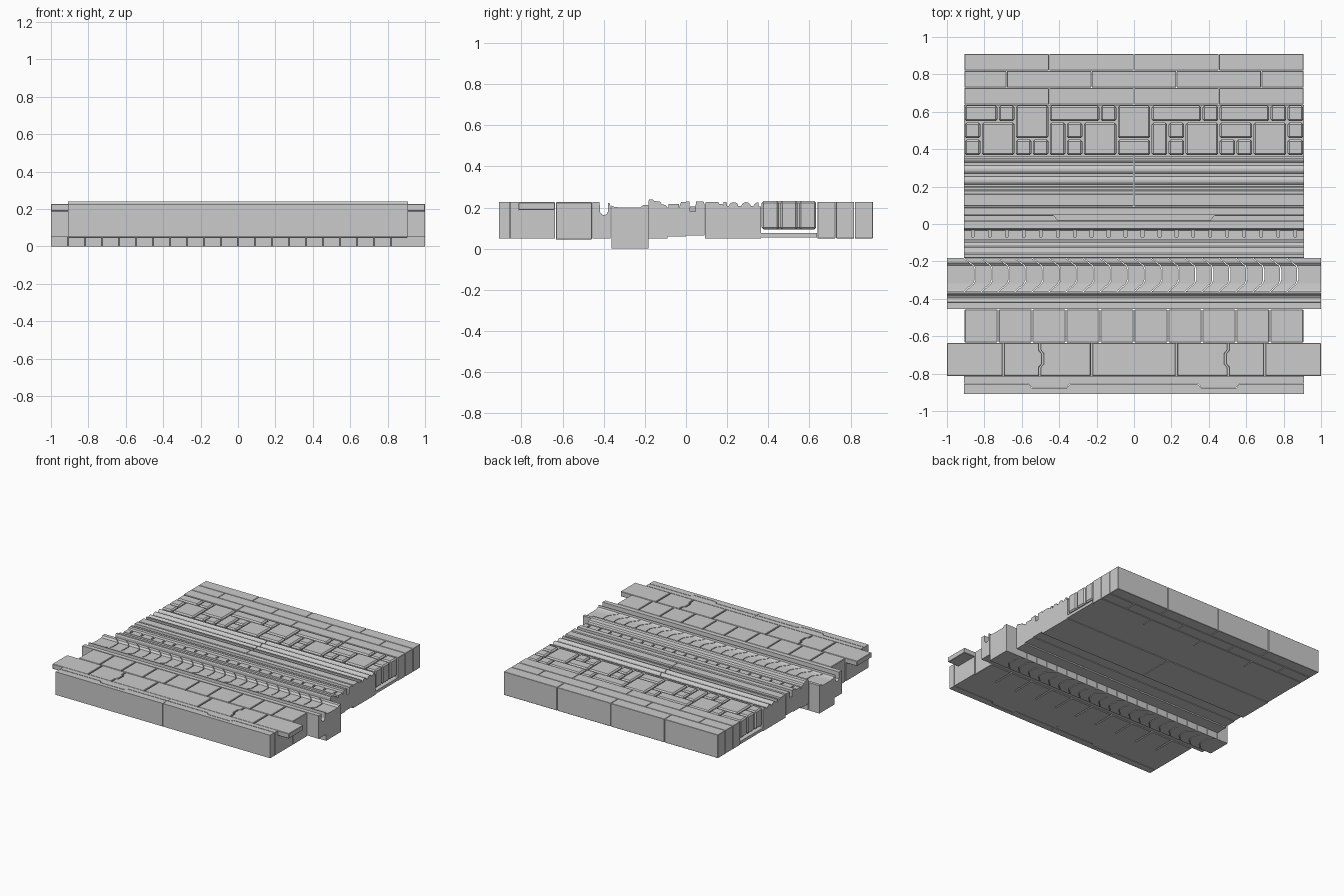
import bpy, bmesh, math

if "Cube" in bpy.data.objects:
    bpy.data.objects.remove(bpy.data.objects["Cube"])

W = 0.908          # half width of the main body
P = 2 * W / 20     # repeat module


def finish(name, bm, bevel=0.0):
    bmesh.ops.recalc_face_normals(bm, faces=bm.faces)
    me = bpy.data.meshes.new(name)
    bm.to_mesh(me)
    bm.free()
    ob = bpy.data.objects.new(name, me)
    bpy.context.collection.objects.link(ob)
    if bevel:
        m = ob.modifiers.new("edge", 'BEVEL')
        m.width, m.segments, m.limit_method = bevel, 1, 'ANGLE'
    return ob


def loop_solid(bm, a, b):
    """Closed solid between two matching point loops."""
    va, vb = [bm.verts.new(p) for p in a], [bm.verts.new(p) for p in b]
    n = len(va)
    bm.faces.new(va)
    bm.faces.new(vb[::-1])
    for i in range(n):
        j = (i + 1) % n
        bm.faces.new((va[i], vb[i], vb[j], va[j]))


def prism(bm, poly, z0, z1):
    loop_solid(bm, [(x, y, z0) for x, y in poly], [(x, y, z1) for x, y in poly])


def rect(x0, x1, y0, y1):
    return [(x0, y0), (x1, y0), (x1, y1), (x0, y1)]


def brick_row(name, y0, y1, z0, z1, cuts, gap=0.003, bevel=0.002):
    bm = bmesh.new()
    for a, b in zip(cuts, cuts[1:]):
        prism(bm, rect(a + gap / 2, b - gap / 2, y0 + gap / 2, y1 - gap / 2), z0, z1)
    return finish(name, bm, bevel)


def moulding(name, top, z0, spans):
    """Extrude a (y, z) top profile along x, closed at z0."""
    prof = [(top[0][0], z0)] + top + [(top[-1][0], z0)]
    bm = bmesh.new()
    for a, b in spans:
        loop_solid(bm, [(a, y, z) for y, z in prof], [(b, y, z) for y, z in prof])
    return finish(name, bm)


halves = [(-W, -0.002), (0.002, W)]

# rear brick courses
q = W / 4
even = [-W, -2 * q, 0, 2 * q, W]
odd = [-W, -3 * q, -q, q, 3 * q, W]
for i, cuts in enumerate((even, odd, even)):
    y = 0.637 + 0.091 * i
    brick_row("rear_bricks_%d" % (i + 1), y, y + 0.091, 0.05, 0.228, cuts)

# cobbles: every letter is one stone on a 20 x 3 grid
rows = ["wmmxynzppAAqBssCDuuE",
        "lmmccnoppffqrssttuuv",
        "aabccdddeffggghiiijk"]
stones = {}
for r, line in enumerate(rows):
    for c, ch in enumerate(line):
        stones.setdefault(ch, []).append((c, r))
bm = bmesh.new()
for cells in stones.values():
    cs, rs = [c for c, r in cells], [r for c, r in cells]
    prism(bm, rect(-W + P * min(cs) + 0.004, -W + P * (max(cs) + 1) - 0.004,
                   0.364 + 0.091 * min(rs) + 0.004, 0.364 + 0.091 * (max(rs) + 1) - 0.004), 0.093, 0.231)
finish("cobbles", bm, 0.009)
bm = bmesh.new()
prism(bm, rect(-W, W, 0.364, 0.637), 0.055, 0.077)
finish("cobble_base", bm)

# rolled moulding with three rounded ribs
top = [(0.183, 0.226), (0.197, 0.226), (0.2, 0.208)]
for c in (0.232, 0.292):
    top += [(c + 0.022 * math.cos(a), 0.208 + 0.018 * math.sin(a))
            for a in (math.pi * (1 - k / 8) for k in range(9))]
top += [(0.328, 0.208), (0.335, 0.219), (0.345, 0.225), (0.352, 0.225), (0.354, 0.205), (0.364, 0.205)]
moulding("rolled_moulding", top, 0.05, halves).select_set(True)

# flat band
moulding("flat_band", [(0.093, 0.218), (0.098, 0.227), (0.157, 0.227), (0.16, 0.217),
                       (0.176, 0.217), (0.183, 0.21)], 0.05, halves)

# channel band with a central lug
moulding("channel_band", [(0, 0.229), (0.017, 0.229), (0.019, 0.18), (0.046, 0.18),
                          (0.048, 0.229), (0.085, 0.229), (0.091, 0.215)], 0.065, [(-W, W)])
bm = bmesh.new()
prism(bm, [(-0.41, 0.02), (0.41, 0.02), (0.432, 0.047), (-0.432, 0.047)], 0.18, 0.206)
finish("channel_lug", bm)

# dentil band: stepped ledge with blocks between notches
moulding("dentil_backing", [(-0.091, 0.2), (-0.032, 0.2), (-0.03, 0.213), (-0.024, 0.226),
                            (0, 0.226)], 0.06, [(-W, W)])
bm = bmesh.new()
edges = [-W] + [-W + P * (k + 0.5) for k in range(20)] + [W]
for a, b in zip(edges, edges[1:]):
    prism(bm, rect(a + (0.007 if a > -W else 0), b - (0.007 if b < W else 0), -0.07, -0.034), 0.19, 0.216)
prism(bm, rect(-W, W, -0.084, -0.07), 0.19, 0.216)
finish("dentils", bm)

# stepped moulding
moulding("stepped_moulding", [(-0.182, 0.232), (-0.178, 0.24), (-0.163, 0.24), (-0.155, 0.232),
                              (-0.125, 0.228), (-0.118, 0.216), (-0.1, 0.212), (-0.091, 0.2)],
         0.05, [(-W, W)])

# chevron blocks: (y, top z, sideways shift) stations, cut right through
st = [(-0.363, 0.212, 0), (-0.352, 0.204, 0.012), (-0.318, 0.2, 0.05), (-0.3, 0.2, 0.058),
      (-0.24, 0.2, 0.058), (-0.222, 0.2, 0.05), (-0.208, 0.212, 0.032), (-0.195, 0.213, 0.016),
      (-0.183, 0.213, 0)]
bm = bmesh.new()
for k in range(-1, 20):
    rings = []
    for y, z, s in st:
        a = -1 if k < 0 else -W + P * k + s + 0.003
        b = 1 if k == 19 else -W + P * (k + 1) + s - 0.003
        rings.append([bm.verts.new(p) for p in ((a, y, 0), (b, y, 0), (b, y, z), (a, y, z))])
    for r0, r1 in zip(rings, rings[1:]):
        for i in range(4):
            j = (i + 1) % 4
            bm.faces.new((r0[i], r0[j], r1[j], r1[i]))
    bm.faces.new(rings[0])
    bm.faces.new(rings[-1][::-1])
finish("chevron_blocks", bm)

# gutter strip with rounded groove
moulding("gutter_strip", [(-0.454, 0.226), (-0.42, 0.226), (-0.417, 0.175), (-0.407, 0.165),
                          (-0.395, 0.162), (-0.385, 0.168), (-0.38, 0.178), (-0.378, 0.222),
                          (-0.371, 0.222), (-0.366, 0.2)], 0.05, [(-1, 1)])

# square paving panels
brick_row("square_paving", -0.636, -0.454, 0.045, 0.226, [-W + 2 * P * k for k in range(11)], 0.006, 0.003)

# overhanging paving slabs, with two keyed joints
bm = bmesh.new()
prism(bm, rect(-W, W, -0.815, -0.636), 0.05, 0.188)
finish("slab_base", bm)


def straight(x):
    return [(x, -0.814), (x, -0.637)]


key = [(-0.503, -0.814), (-0.503, -0.765), (-0.487, -0.747), (-0.487, -0.694), (-0.503, -0.676), (-0.503, -0.637)]
joints = [straight(-1), straight(-0.7), key, straight(-0.227)]
joints += [[(-x, y) for x, y in j] for j in joints[::-1]]
bm = bmesh.new()
for i, (l, r) in enumerate(zip(joints, joints[1:])):
    gl, gr = (0 if i == 0 else 0.004), (0 if i == len(joints) - 2 else 0.004)
    prism(bm, [(x + gl, y) for x, y in l] + [(x - gr, y) for x, y in r[::-1]], 0.188, 0.226)
finish("paving_slabs", bm, 0.003)

# front kerb: two strips meeting along a keyed seam
seam = [(0.001, -0.854), (0.34, -0.854), (0.36, -0.876), (0.545, -0.876), (0.565, -0.854), (W, -0.854)]
for name, y_end, off in (("front_kerb", -0.908, -0.002), ("inner_kerb", -0.815, 0.002)):
    bm = bmesh.new()
    for s in (1, -1):
        prism(bm, [(s * x, y + off) for x, y in seam] + [(s * W, y_end), (s * 0.001, y_end)], 0.05, 0.226)
    finish(name, bm)
